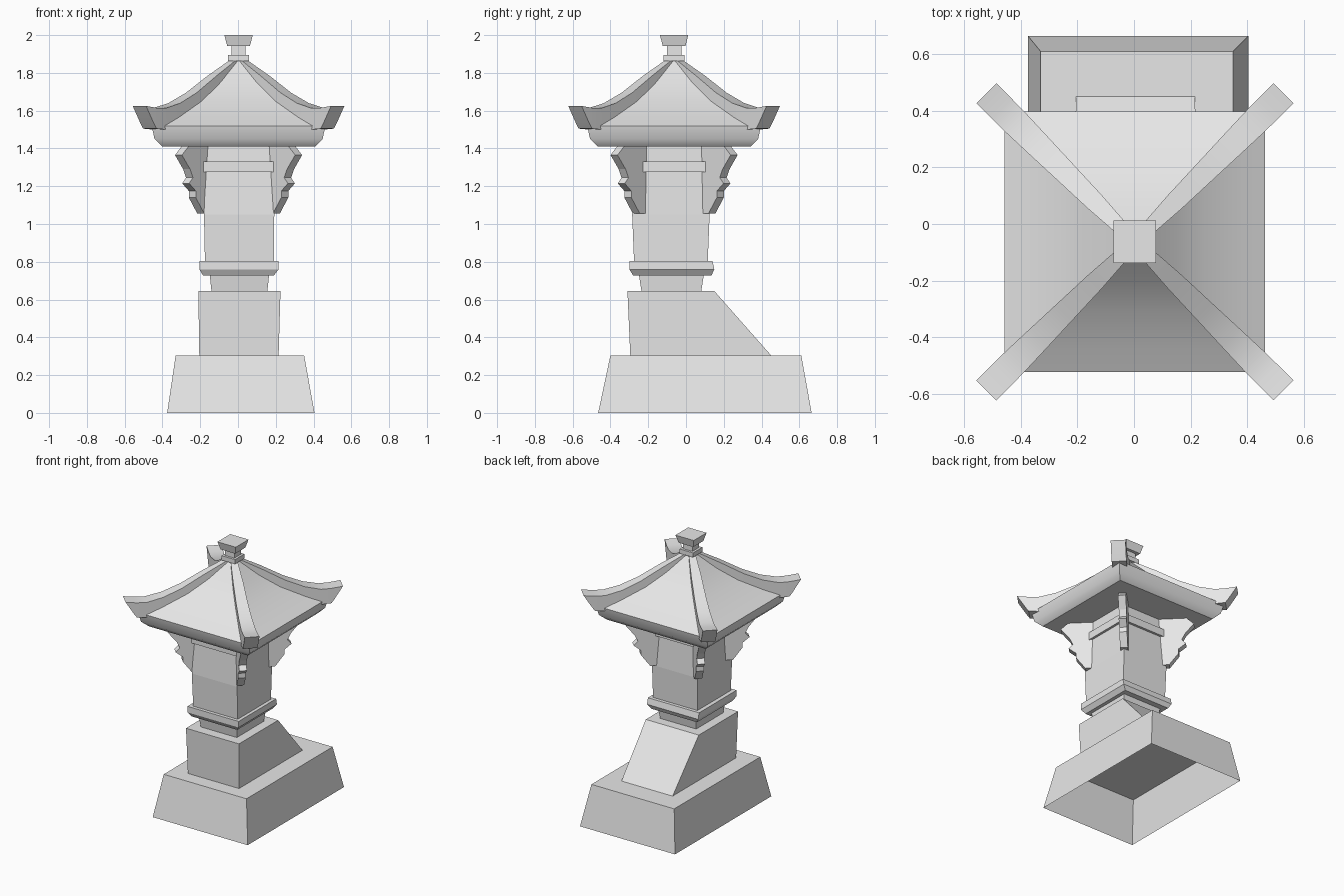
import bpy, bmesh, math
from mathutils import Vector

cube = bpy.data.objects.get("Cube")
if cube:
    bpy.data.objects.remove(cube)

stone = bpy.data.materials.new("grey_stone")
stone.use_nodes = True
stone.diffuse_color = (0.8, 0.8, 0.8, 1)
stone.node_tree.nodes["Principled BSDF"].inputs["Base Color"].default_value = (0.8, 0.8, 0.8, 1)

CX, CY = 0.003, -0.063  # axis of the tower
CORNERS = {"front_left": (1, -1), "front_right": (-1, -1),
           "back_left": (1, 1), "back_right": (-1, 1)}


def loft(name, rings, bottom=True, smooth=None):
    """Skin a list of closed rings of equal length, capping the ends."""
    bm = bmesh.new()
    loops = [[bm.verts.new(p) for p in ring] for ring in rings]
    for a, b in zip(loops, loops[1:]):
        n = len(a)
        for i in range(n):
            j = (i + 1) % n
            bm.faces.new((a[i], a[j], b[j], b[i]))
    if bottom:
        bm.faces.new(loops[0][::-1])
    bm.faces.new(loops[-1])
    bmesh.ops.recalc_face_normals(bm, faces=bm.faces)
    mesh = bpy.data.meshes.new(name)
    bm.to_mesh(mesh)
    bm.free()
    mesh.materials.append(stone)
    obj = bpy.data.objects.new(name, mesh)
    bpy.context.collection.objects.link(obj)
    if smooth:
        bpy.ops.object.select_all(action='DESELECT')
        obj.select_set(True)
        bpy.context.view_layer.objects.active = obj
        bpy.ops.object.shade_smooth_by_angle(angle=math.radians(smooth))
    return obj


def rect(z, x0, x1, y0, y1):
    return [(x0, y0, z), (x1, y0, z), (x1, y1, z), (x0, y1, z)]


def square(z, h):
    return rect(z, CX - h, CX + h, CY - h, CY + h)


# Base, hollow underneath
loft("base", [rect(0, -0.375, 0.405, -0.465, 0.665),
              rect(0.305, -0.33, 0.35, -0.40, 0.61)], bottom=False)

# Pedestal with a sloping back
loft("pedestal", [rect(0.305, -0.205, 0.215, -0.295, 0.45),
                  rect(0.645, -0.21, 0.225, -0.31, 0.15)])

# Tower, from the neck up
loft("neck", [rect(0.64, -0.14, 0.155, -0.235, 0.08),
              rect(0.735, -0.15, 0.165, -0.25, 0.095)])
loft("lower_collar", [rect(0.728, -0.185, 0.19, -0.28, 0.135),
                      rect(0.76, -0.205, 0.215, -0.30, 0.15),
                      rect(0.805, -0.205, 0.215, -0.30, 0.14)])
loft("shaft", [rect(0.80, -0.175, 0.19, -0.275, 0.115),
               rect(1.05, -0.18, 0.192, -0.285, 0.125),
               rect(1.41, -0.165, 0.185, -0.262, 0.105)])
loft("upper_collar", [rect(1.275, -0.19, 0.205, -0.285, 0.13),
                      rect(1.33, -0.19, 0.205, -0.285, 0.13)])

# Roof with a rounded eave and a slightly hollow slope
loft("roof", [square(z, h) for z, h in
              ((1.41, 0.405), (1.45, 0.445), (1.52, 0.46), (1.565, 0.38),
               (1.65, 0.25), (1.75, 0.14), (1.87, 0.03))], smooth=38)

# Hip ridges: reach along x and y, top, underside, half width
RIDGE = ((0.02, 1.875, 1.82, 0.022), (0.14, 1.785, 1.70, 0.034),
         (0.25, 1.695, 1.60, 0.04), (0.34, 1.64, 1.54, 0.045),
         (0.42, 1.613, 1.50, 0.049), (0.47, 1.615, 1.505, 0.05))
# Scrolled bracket outline: reach and height
BRACKET = ((0.13, 1.415), (0.28, 1.415), (0.318, 1.365), (0.275, 1.29),
           (0.26, 1.245), (0.28, 1.215), (0.245, 1.175), (0.245, 1.14),
           (0.2, 1.055), (0.13, 1.055))

for corner, (sx, sy) in CORNERS.items():
    side = Vector((-sy, sx, 0)).normalized()

    def at(d, z):
        return Vector((CX + sx * d, CY + sy * d, z))

    rings = [[at(d, top) - side * w, at(d, top) + side * w,
              at(d, low) + side * w, at(d, low) - side * w]
             for d, top, low, w in RIDGE]
    # Upturned end, cut back underneath
    w = side * 0.05
    rings.append([at(0.525, 1.625) - w, at(0.525, 1.625) + w,
                  at(0.485, 1.535) + w, at(0.485, 1.535) - w])
    loft("ridge_" + corner, rings, smooth=38)

    half = side * 0.026
    loft("bracket_" + corner, [[at(d, z) + s * half for d, z in BRACKET]
                               for s in (-1, 1)])

# Finial
loft("finial_collar", [square(1.862, 0.055), square(1.895, 0.055)])
loft("finial_neck", [square(1.89, 0.038), square(1.945, 0.038)])
loft("finial_cap", [square(1.942, 0.06), square(2.0, 0.075)])
